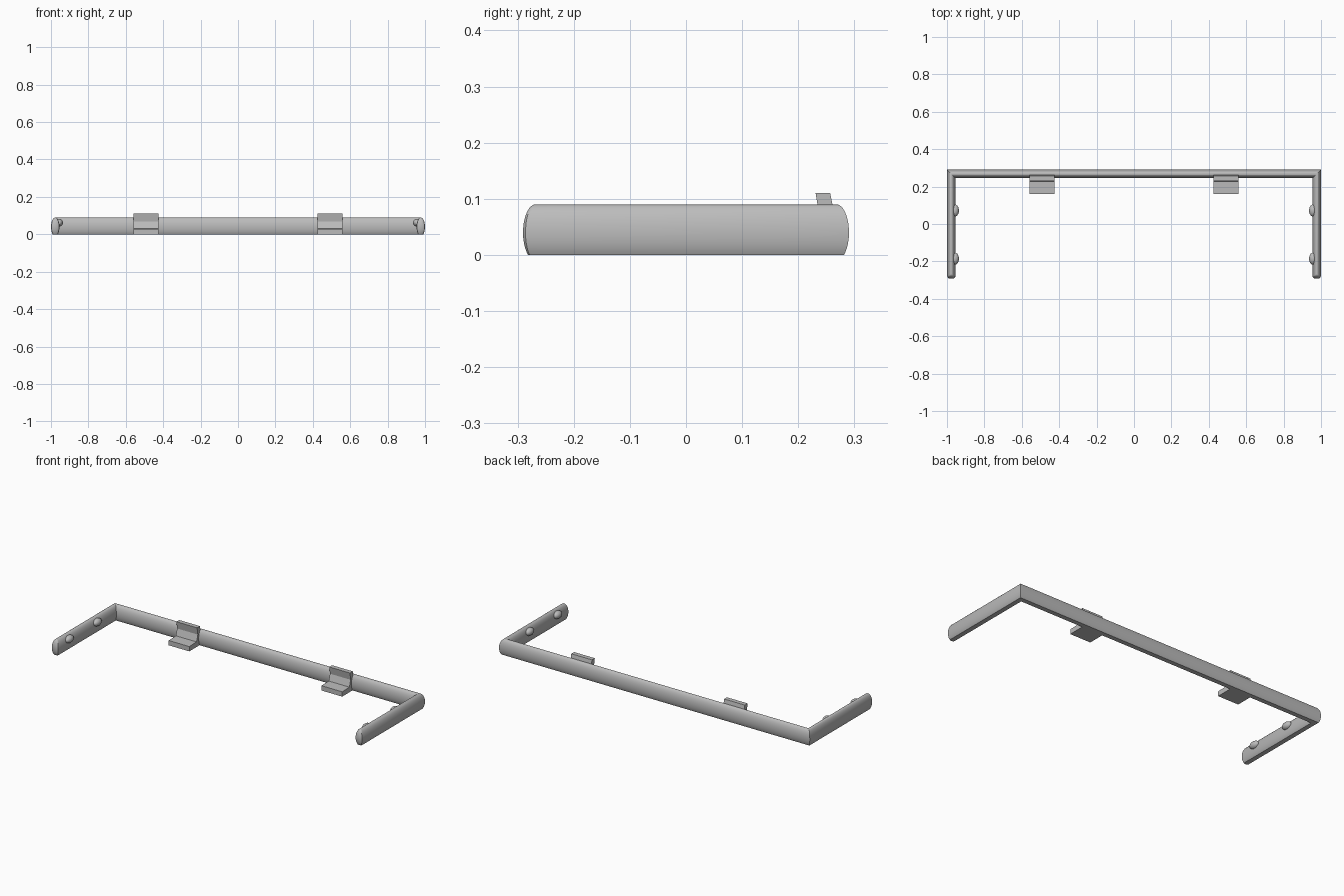
import bpy, bmesh, math

cube = bpy.data.objects.get("Cube")
if cube:
    bpy.data.objects.remove(cube, do_unlink=True)

grey = bpy.data.materials.new("mid_grey")
grey.use_nodes = True
colour = (0.5, 0.5, 0.5, 1)
grey.diffuse_color = colour
grey.node_tree.nodes["Principled BSDF"].inputs["Base Color"].default_value = colour


def finish(name, bm, smooth):
    bmesh.ops.recalc_face_normals(bm, faces=bm.faces[:])
    mesh = bpy.data.meshes.new(name)
    bm.to_mesh(mesh)
    bm.free()
    obj = bpy.data.objects.new(name, mesh)
    bpy.context.collection.objects.link(obj)
    mesh.materials.append(grey)
    if smooth:
        bpy.ops.object.select_all(action='DESELECT')
        obj.select_set(True)
        bpy.context.view_layer.objects.active = obj
        bpy.ops.object.shade_smooth_by_angle(angle=math.radians(35))
    return obj


# U-shaped rail: an ellipse with a flat underside, swept with mitred corners
LEG_X, BACK_Y, HALF_W, MID_Z, HALF_H = 0.977, 0.268, 0.0225, 0.04, 0.05
STEPS = 28
start = -math.asin(MID_Z / HALF_H)
sweep = math.pi - 2 * start
angles = [start + sweep * i / STEPS for i in range(STEPS + 1)]
profile = [(HALF_W * math.cos(a), MID_Z + HALF_H * math.sin(a)) for a in angles]


def leg_end(side, narrow, reach):
    # The tip bulges forward like the rail's own section
    return [(side * (LEG_X + u * narrow), -BACK_Y - abs(u) * reach, z) for u, z in profile]


def corner(side):
    return [(side * (LEG_X + u), BACK_Y + u, z) for u, z in profile]


tips = [(0.6, 1.0), (0.9, 0.8), (1.0, 0.45)]
sections = [leg_end(1, n, r) for n, r in tips] + [corner(1), corner(-1)]
sections += [leg_end(-1, n, r) for n, r in reversed(tips)]

bm = bmesh.new()
rings = [[bm.verts.new(p) for p in s] for s in sections]
for a, b in zip(rings, rings[1:]):
    for i in range(STEPS + 1):
        j = (i + 1) % (STEPS + 1)
        bm.faces.new((a[i], a[j], b[j], b[i]))
for ring in (rings[0], rings[-1]):
    half = STEPS // 2
    for i in range(half - 1):
        bm.faces.new((ring[i], ring[i + 1], ring[STEPS - i - 1], ring[STEPS - i]))
    bm.faces.new((ring[half - 1], ring[half], ring[half + 1]))
finish("rail", bm, True)

# Brackets: a forward lip with a kinked upright, extruded sideways
outline = [(0.16, 0.0), (0.16, 0.028), (0.226, 0.03), (0.238, 0.068), (0.231, 0.11),
           (0.257, 0.11), (0.263, 0.08), (0.26, 0.0)]
for side, label in ((1, "left"), (-1, "right")):
    bm = bmesh.new()
    inner = [bm.verts.new((side * 0.425, y, z)) for y, z in outline]
    outer = [bm.verts.new((side * 0.558, y, z)) for y, z in outline]
    bm.faces.new(inner)
    bm.faces.new(outer)
    for i in range(len(outline)):
        j = (i + 1) % len(outline)
        bm.faces.new((inner[i], inner[j], outer[j], outer[i]))
    finish(label + "_bracket", bm, False)

    # Domed studs on the inner face of each leg
    for y, place in ((-0.185, "front"), (0.072, "back")):
        bm = bmesh.new()
        bmesh.ops.create_uvsphere(bm, u_segments=20, v_segments=12, radius=1)
        bmesh.ops.scale(bm, vec=(0.021, 0.032, 0.021), verts=bm.verts)
        bmesh.ops.translate(bm, vec=(side * 0.957, y, 0.062), verts=bm.verts)
        finish(label + "_" + place + "_stud", bm, True)
